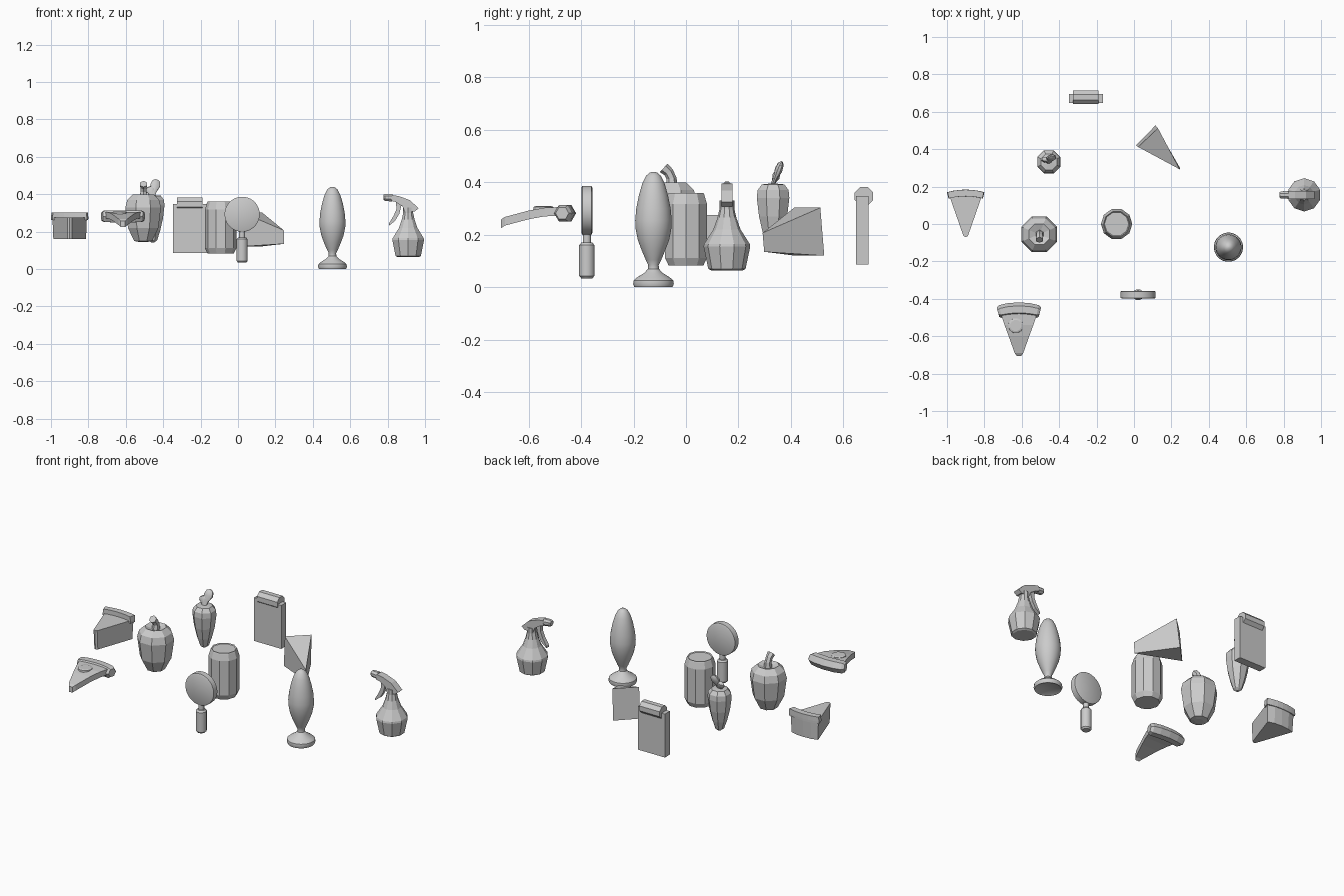
import bpy, math
from mathutils import Vector
from math import sin, cos, pi


def loft(name, rings, smooth=False):
    """Skin a list of equal-length vertex rings and cap both ends."""
    n = len(rings[0])
    verts = [tuple(p) for r in rings for p in r]
    faces = [(k * n + i, k * n + (i + 1) % n, (k + 1) * n + (i + 1) % n, (k + 1) * n + i)
             for k in range(len(rings) - 1) for i in range(n)]
    faces.append(tuple(reversed(range(n))))
    faces.append(tuple(range(len(verts) - n, len(verts))))
    me = bpy.data.meshes.new(name)
    me.from_pydata(verts, [], faces)
    ob = bpy.data.objects.new(name, me)
    bpy.context.collection.objects.link(ob)
    bpy.ops.object.select_all(action='DESELECT')
    ob.select_set(True)
    bpy.context.view_layer.objects.active = ob
    bpy.ops.object.mode_set(mode='EDIT')
    bpy.ops.mesh.select_all(action='SELECT')
    bpy.ops.mesh.normals_make_consistent(inside=False)
    bpy.ops.object.mode_set(mode='OBJECT')
    if smooth:
        bpy.ops.object.shade_smooth_by_angle(angle=math.radians(35))
    return ob


def lathe(name, cx, cy, profile, n=10, smooth=False, turn=0.5):
    """Revolve (radius, z) points about a vertical axis."""
    ang = [2 * pi * (i + turn) / n for i in range(n)]
    return loft(name, [[(cx + r * cos(a), cy + r * sin(a), z) for a in ang]
                       for r, z in profile], smooth)


def tube(name, path, radii, n=8, flat=1.0, smooth=False):
    """Sweep a polygon along a path; flat squashes it across its side axis."""
    pts = [Vector(p) for p in path]
    rings = []
    for k, p in enumerate(pts):
        t = (pts[min(k + 1, len(pts) - 1)] - pts[max(k - 1, 0)]).normalized()
        u = t.cross(Vector((0, 1, 0)) if abs(t.y) < 0.8 else Vector((1, 0, 0))).normalized()
        v = t.cross(u)
        rings.append([p + radii[k] * (cos(a) * u + flat * sin(a) * v)
                      for a in [2 * pi * (i + 0.5) / n for i in range(n)]])
    return loft(name, rings, smooth)


def prism_xz(name, pts, y0, y1):
    """Extrude an (x, z) outline along y."""
    return loft(name, [[(x, y, z) for x, z in pts] for y in (y0, y1)])


# Cake slice: wedge with rounded tip and raised icing band at the back
def scaled(pts, s, z, cx=-0.9, cy=0.07):
    return [(cx + (x - cx) * s, cy + (y - cy) * s, z) for x, y in pts]

wedge = [(-0.912, -0.064), (-0.9, -0.07), (-0.888, -0.064), (-0.808, 0.165),
         (-0.85, 0.177), (-0.9, 0.18), (-0.95, 0.177), (-0.992, 0.165)]
loft("cake_body", [scaled(wedge, 0.95, 0.16), scaled(wedge, 1, 0.275)])
band = [(-0.9 + 0.1 * k / 3, 0.184 - 0.014 * (k / 3) ** 2) for k in range(-3, 4)]
band += [(-0.9 + 0.092 * k / 3, 0.148 - 0.012 * (k / 3) ** 2) for k in range(3, -4, -1)]
loft("cake_icing", [scaled(band, 0.99, 0.262, cy=0.165), scaled(band, 1, 0.275, cy=0.165),
                    scaled(band, 0.97, 0.302, cy=0.165)])

# Pizza slice: drooping wedge, crust roll and topping disc
PX = -0.615
rows = [(-0.705, 0.012, 0.258), (-0.69, 0.023, 0.268), (-0.6, 0.055, 0.292),
        (-0.54, 0.077, 0.303), (-0.47, 0.1, 0.306)]
loft("pizza_base", [[(PX - w, y, z - 0.033), (PX + w, y, z - 0.033),
                     (PX + w, y, z), (PX - w, y, z)] for y, w, z in rows])
tube("pizza_crust", [(PX + 0.112 * t, -0.456 - 0.016 * t * t, 0.282)
                     for t in (-1, -0.88, -0.5, 0, 0.5, 0.88, 1)],
     [0.026, 0.035, 0.037, 0.037, 0.037, 0.035, 0.026], n=6)
lathe("pizza_topping", -0.632, -0.543, [(0.042, 0.28), (0.04, 0.306), (0.03, 0.309)], 12)

# Pepper: seven-sided body with sunken crown and bent stem
lathe("pepper_body", -0.507, -0.055,
      [(0.025, 0.145), (0.052, 0.15), (0.088, 0.22), (0.103, 0.33),
       (0.092, 0.37), (0.06, 0.4), (0.02, 0.385)], 8)
tube("pepper_stem", [(-0.505, -0.055, 0.38), (-0.505, -0.055, 0.415),
                     (-0.505, -0.066, 0.438), (-0.505, -0.085, 0.455)],
     [0.024, 0.019, 0.019, 0.022], 6)

# Root vegetable with two leaf stalks
lathe("root_body", -0.455, 0.332,
      [(0.008, 0.142), (0.025, 0.155), (0.042, 0.205), (0.058, 0.27), (0.067, 0.34),
       (0.064, 0.37), (0.046, 0.392), (0.015, 0.395)], 8)
for i, (dx, dy, top) in enumerate([(0.022, 0.035, 0.478), (-0.018, 0.02, 0.44)]):
    tube(f"root_leaf_{i}", [(-0.457 + dx * t, 0.33 + dy * t, 0.39 + (top - 0.39) * t)
                            for t in (0, 0.3, 0.65, 0.9, 1)],
         [0.014, 0.016, 0.028, 0.022, 0.008], 8, 0.55, True)

# Bag: flat box with rolled top
prism_xz("bag_body", [(-0.347, 0.087), (-0.167, 0.087), (-0.167, 0.347), (-0.347, 0.347)],
         0.648, 0.695)
tube("bag_roll", [(-0.325, 0.678, 0.347), (-0.19, 0.678, 0.347)], [0.038, 0.038], 8)

# Cheese wedge sloping down to the tip
loft("cheese", [[(0.01, 0.42, 0.12), (0.115, 0.527, 0.12), (0.247, 0.298, 0.135)],
                [(0.022, 0.412, 0.303), (0.128, 0.512, 0.303), (0.245, 0.292, 0.207)]])

# Can with bevelled ends
lathe("can", -0.093, 0, [(0.07, 0.083), (0.084, 0.112), (0.084, 0.318), (0.073, 0.353),
                         (0.07, 0.36), (0.065, 0.355)], 10, turn=0.0)

# Paddle mirror: upright disc, neck and grip
MX, MY = 0.022, -0.378
tube("mirror_disc", [(MX, MY + d, 0.293) for d in (-0.021, -0.017, 0.017, 0.021)],
     [0.086, 0.094, 0.094, 0.086], 32, smooth=True)
lathe("mirror_neck", MX, MY, [(0.016, 0.16), (0.016, 0.205)], 12, True)
lathe("mirror_grip", MX, MY, [(0.022, 0.034), (0.03, 0.043), (0.03, 0.16), (0.022, 0.17)],
      12, True)

# Slender ornament on a flared foot
lathe("ornament", 0.505, -0.124,
      [(0.01, 0.012), (0.06, 0.006), (0.073, 0.0), (0.078, 0.012), (0.076, 0.026),
       (0.062, 0.038), (0.036, 0.054), (0.021, 0.07), (0.02, 0.085), (0.03, 0.105),
       (0.045, 0.14), (0.06, 0.18), (0.069, 0.225), (0.07, 0.255), (0.066, 0.3),
       (0.056, 0.35), (0.043, 0.395), (0.028, 0.425), (0.014, 0.437), (0.003, 0.44)],
      28, True)

# Spray bottle: faceted body, angled head, nozzle and trigger
BX, BY = 0.91, 0.156
lathe("bottle_body", BX, BY,
      [(0.06, 0.064), (0.071, 0.07), (0.089, 0.155), (0.087, 0.165), (0.052, 0.22),
       (0.036, 0.265), (0.028, 0.3), (0.028, 0.33)], 10)
prism_xz("bottle_head", [(0.825, 0.396), (0.86, 0.39), (0.92, 0.368), (0.965, 0.325),
                         (0.945, 0.308), (0.89, 0.308), (0.88, 0.335), (0.84, 0.36),
                         (0.82, 0.364)], BY - 0.021, BY + 0.021)
tube("bottle_nozzle", [(0.779, BY, 0.384), (0.785, BY, 0.384), (0.825, BY, 0.381)],
     [0.015, 0.02, 0.022], 8)
prism_xz("bottle_trigger", [(0.845, 0.358), (0.875, 0.345), (0.862, 0.295), (0.84, 0.258),
                            (0.807, 0.232), (0.808, 0.245), (0.832, 0.285), (0.847, 0.32)],
         BY - 0.012, BY + 0.012)
